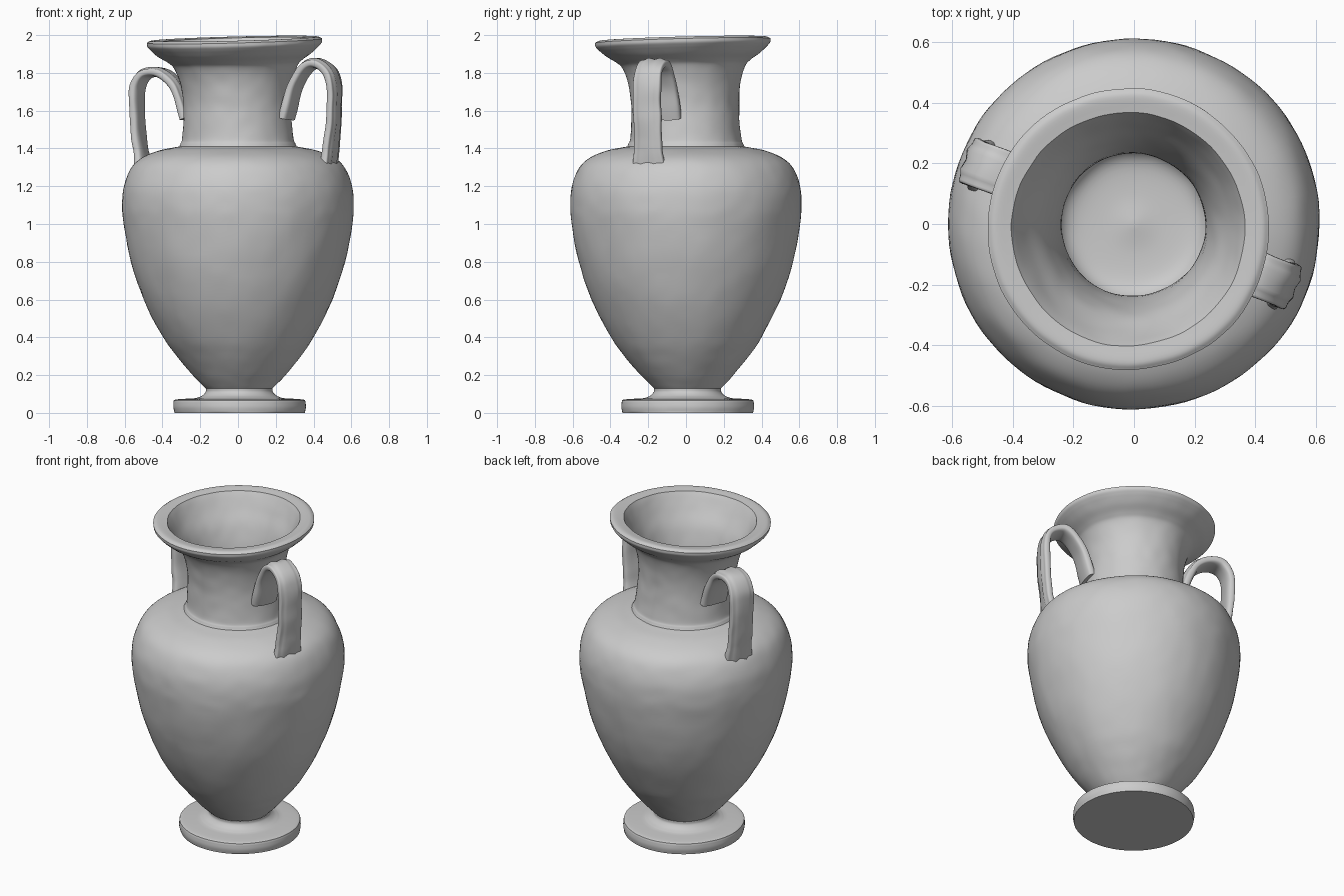
import bpy, bmesh, math
from mathutils import Vector, noise

if "Cube" in bpy.data.objects:
    bpy.data.objects.remove(bpy.data.objects["Cube"])

SEG = 112


def catmull(pts, n):
    """Smooth curve through 2D points, n steps per span."""
    p = [Vector(q) for q in pts]
    p = [2 * p[0] - p[1]] + p + [2 * p[-1] - p[-2]]
    out = []
    for i in range(1, len(p) - 2):
        a, b, c, d = p[i - 1:i + 3]
        for k in range(n):
            t = k / n
            out.append(0.5 * (2 * b + (c - a) * t + (2 * a - 5 * b + 4 * c - d) * t * t
                              + (3 * b - a - 3 * c + d) * t ** 3))
    return out + [p[-2]]


def warp(v, rough):
    """Hand-made irregularity: leaning axis, tilted mouth, faint surface wobble."""
    v = v.copy()
    n = noise.noise(v * 5) + 0.5 * noise.noise(v * 14)
    r = Vector((v.x, v.y, 0))
    if r.length > 0.05 and v.z > 0.001:
        v += r.normalized() * n * rough
    lean = 0.01 * (1 - min(v.z / 0.5, 1)) - 0.02 * max(0, (v.z - 1.45) / 0.55)
    up = min(1, max(0, (v.z - 1.6) / 0.3))
    v.z += 0.026 * up * (v.x + v.y)
    return v + Vector((lean, lean * 0.9, 0))


def finish(name, bm, angle=40):
    bmesh.ops.recalc_face_normals(bm, faces=bm.faces)
    me = bpy.data.meshes.new(name)
    bm.to_mesh(me)
    bm.free()
    ob = bpy.data.objects.new(name, me)
    bpy.context.collection.objects.link(ob)
    bpy.ops.object.select_all(action='DESELECT')
    ob.select_set(True)
    bpy.context.view_layer.objects.active = ob
    bpy.ops.object.shade_smooth_by_angle(angle=math.radians(angle))
    return ob


def lathe(name, sections, steps=5, rough=0.004):
    """Revolve smooth sections; the joint between two sections stays a corner."""
    prof = []
    for s in sections:
        c = catmull(s, steps)
        prof += c if not prof else c[1:]
    bm = bmesh.new()
    rings = []
    for r, z in prof:
        if r < 1e-4:
            rings.append([bm.verts.new(warp(Vector((0, 0, z)), rough))] * SEG)
        else:
            rings.append([bm.verts.new(warp(Vector((
                r * math.cos(math.tau * i / SEG), r * math.sin(math.tau * i / SEG), z)), rough))
                for i in range(SEG)])
    for a, b in zip(rings, rings[1:]):
        for i in range(SEG):
            j = (i + 1) % SEG
            loop = list(dict.fromkeys((a[i], a[j], b[j], b[i])))
            bm.faces.new(loop)
    return finish(name, bm)


def handle(name, path, angle, width=0.155, thick=0.055):
    """Sweep a ribbed strap along a radial path; widens where it meets the vase."""
    path = catmull(path, 8)
    u = Vector((math.cos(angle), math.sin(angle), 0))
    t = Vector((-u.y, u.x, 0))
    M = 28
    bm = bmesh.new()
    rings = []
    for k, p in enumerate(path):
        d = (path[min(k + 1, len(path) - 1)] - path[max(k - 1, 0)]).normalized()
        n = Vector((d.y, -d.x))                     # outward side of the strap
        f = k / (len(path) - 1)
        flare = 1 + 0.25 * max(0, 1 - f / 0.12) + 0.1 * max(0, (f - 0.8) / 0.2)
        ring = []
        for i in range(M):
            a = math.tau * i / M
            c, s = math.cos(a), math.sin(a)
            w = math.copysign(abs(c) ** 0.6, c)
            h = math.copysign(abs(s) ** 0.6, s)
            if s > 0.1:
                h -= 0.28 * (0.5 + 0.5 * math.cos(w * math.tau * 1.4))   # grooves
            q = p + n * h * thick / 2 * flare
            v = u * q.x + Vector((0, 0, q.y)) + t * w * width / 2 * flare
            v += 0.006 * noise.noise_vector(v * 9)
            ring.append(bm.verts.new(v))
        rings.append(ring)
    for a, b in zip(rings, rings[1:]):
        for i in range(M):
            j = (i + 1) % M
            bm.faces.new((a[i], a[j], b[j], b[i]))
    bm.faces.new(rings[0])
    bm.faces.new(rings[-1])
    return finish(name, bm, 60)


# Foot disc and flared stem
lathe("foot", [
    [(0, 0), (0.345, 0)],
    [(0.345, 0), (0.351, 0.03), (0.349, 0.06)],
    [(0.349, 0.06), (0.335, 0.071), (0.23, 0.078)],
    [(0.23, 0.078), (0.20, 0.09), (0.18, 0.11), (0.178, 0.13)],
], rough=0.003)

# Egg-shaped body up to the shoulder
lathe("body", [[
    (0.178, 0.13), (0.198, 0.15), (0.25, 0.205), (0.325, 0.295), (0.398, 0.40), (0.50, 0.60),
    (0.567, 0.80), (0.605, 1.0), (0.613, 1.10), (0.604, 1.20), (0.567, 1.295), (0.51, 1.35),
    (0.42, 1.388), (0.34, 1.405), (0.312, 1.41)]])

# Neck, flaring lip and the inside of the mouth
lathe("neck_and_lip", [
    [(0.312, 1.41), (0.305, 1.425), (0.296, 1.45), (0.287, 1.55), (0.284, 1.65), (0.297, 1.75),
     (0.325, 1.83), (0.355, 1.862), (0.405, 1.895), (0.445, 1.93)],
    [(0.445, 1.93), (0.462, 1.95), (0.465, 1.97)],
    [(0.465, 1.97), (0.44, 1.981), (0.385, 1.975)],
    [(0.385, 1.975), (0.368, 1.945), (0.335, 1.88), (0.285, 1.78), (0.25, 1.65), (0.237, 1.5),
     (0.25, 1.40), (0.245, 1.34), (0.20, 1.30), (0.10, 1.29), (0, 1.30)],
])

# Two opposite strap handles, from shoulder over to neck
handle("left_handle", [
    (0.53, 1.27), (0.55, 1.38), (0.568, 1.50), (0.575, 1.62), (0.57, 1.73), (0.525, 1.795),
    (0.45, 1.805), (0.375, 1.765), (0.32, 1.68), (0.28, 1.56)], math.radians(159))
handle("right_handle", [
    (0.51, 1.27), (0.53, 1.38), (0.545, 1.50), (0.552, 1.62), (0.548, 1.75), (0.51, 1.825),
    (0.44, 1.852), (0.375, 1.81), (0.32, 1.71), (0.275, 1.56)], math.radians(-22))
